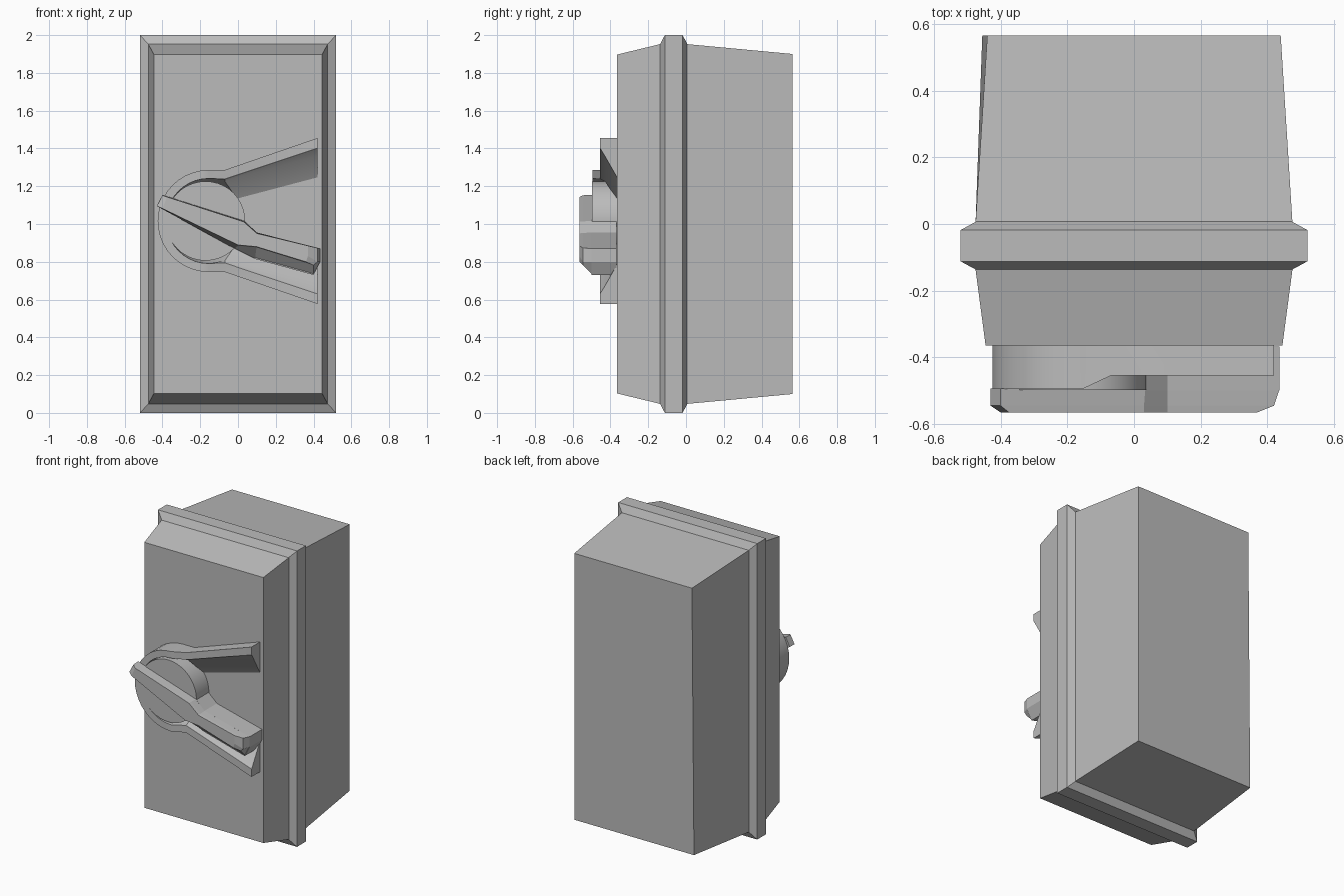
import bpy, bmesh
from math import cos, sin, radians

cube = bpy.data.objects.get("Cube")
if cube:
    bpy.data.objects.remove(cube, do_unlink=True)

grey = bpy.data.materials.new("light grey")
grey.use_nodes = True
colour = (0.5, 0.5, 0.5, 1)
grey.diffuse_color = colour
grey.node_tree.nodes["Principled BSDF"].inputs["Base Color"].default_value = colour

MID = 1.016       # height of the switch axis
FACE = -0.36      # just inside the cover's front face


def loft(name, rings, smooth=False):
    """Skin a list of equal-length rings of points and cap both ends."""
    bm = bmesh.new()
    loops = [[bm.verts.new(p) for p in ring] for ring in rings]
    n = len(loops[0])
    for a, b in zip(loops, loops[1:]):
        for i in range(n):
            j = (i + 1) % n
            bm.faces.new((a[i], a[j], b[j], b[i]))
    bm.faces.new(loops[0])
    bm.faces.new(loops[-1])
    bmesh.ops.remove_doubles(bm, verts=bm.verts, dist=0.0002)
    bmesh.ops.recalc_face_normals(bm, faces=bm.faces)
    mesh = bpy.data.meshes.new(name)
    bm.to_mesh(mesh)
    bm.free()
    mesh.materials.append(grey)
    obj = bpy.data.objects.new(name, mesh)
    bpy.context.collection.objects.link(obj)
    if smooth:
        bpy.ops.object.select_all(action="DESELECT")
        obj.select_set(True)
        bpy.context.view_layer.objects.active = obj
        bpy.ops.object.shade_smooth_by_angle(angle=radians(30))
    return obj


def rect(y, hx, hz):
    return [(sx * hx, y, 1 + sz * hz) for sx, sz in ((-1, -1), (1, -1), (1, 1), (-1, 1))]


def flat(y, outline):
    return [(x, y, z) for x, z in outline]


# Enclosure: tapered cover, flange and tapered back box
loft("front_cover", [rect(-0.365, 0.445, 0.897), rect(-0.138, 0.475, 0.952),
                     rect(-0.1, 0.475, 0.952)])
loft("flange", [rect(-0.138, 0.472, 0.95), rect(-0.112, 0.52, 1), rect(-0.018, 0.52, 1),
                rect(0.008, 0.472, 0.95)])
back = rect(0.565, 0.44, 0.9)
back[0] = (-0.455, 0.565, 0.1)
loft("back_box", [rect(-0.05, 0.475, 0.952), rect(0.008, 0.475, 0.952), back])


# Guard: ridge around the knob, opening into two sloped arms
def section(outer, inner, mid, foot, top, mid_y, side=1):
    pts = [(*outer, FACE), (*outer, top), (*inner, top), (*mid, mid_y), (*foot, FACE)]
    return [(x, y, MID + side * z) for x, z, y in pts]


def arm_sections(side):
    end = section((0.42, 0.439), (0.42, 0.386), (0.42, 0.345), (0.42, 0.222),
                  -0.455, -0.43, side)
    root = section((-0.07, 0.27), (-0.07, 0.222), (-0.07, 0.21), (0.0, 0.111),
                   -0.455, -0.43, side)
    return [end, root]


def arc_section(deg):
    c, s = cos(radians(deg)), sin(radians(deg))
    points = [(-0.155 + r * c, r * s) for r in (0.27, 0.225, 0.222, 0.2)]
    return section(*points, -0.495, -0.43)


arc = [arc_section(a) for a in range(90, 271, 9)]
loft("handle_guard", arm_sections(1) + arc + arm_sections(-1)[::-1], smooth=True)

# Round knob base
circle = [(-0.172 + 0.21 * cos(radians(a)), MID + 0.21 * sin(radians(a)))
          for a in range(0, 360, 9)]
loft("knob_base", [flat(FACE, circle), flat(-0.498, circle)], smooth=True)

# Handle arm, standing deep beside the knob
arm = [(-0.1, 1.04), (0.034, 1.016), (0.10, 0.955), (0.437, 0.87), (0.437, 0.8),
       (0.40, 0.73), (0.09, 0.815), (-0.02, 0.87)]
loft("handle_arm", [flat(-0.368, arm), flat(-0.5, arm)])

# Handle grip bar with rounded ends and a drafted lower side
low = [(-0.40, 1.154), (0.034, 1.016), (0.10, 0.955), (0.437, 0.87), (0.437, 0.8),
       (0.40, 0.73), (0.09, 0.815), (-0.02, 0.87), (-0.43, 1.095)]
high = [(-0.40, 1.152), (0.03, 1.014), (0.10, 0.953), (0.42, 0.873), (0.42, 0.8),
        (0.40, 0.782), (0.098, 0.876), (0.0, 0.885), (-0.43, 1.095)]
crown = [(-0.375, 1.143), (0.03, 1.012), (0.10, 0.95), (0.37, 0.885), (0.37, 0.83),
         (0.36, 0.8), (0.098, 0.88), (0.0, 0.889), (-0.40, 1.082)]
loft("handle_grip", [flat(-0.494, low), flat(-0.545, high), flat(-0.565, crown)])
